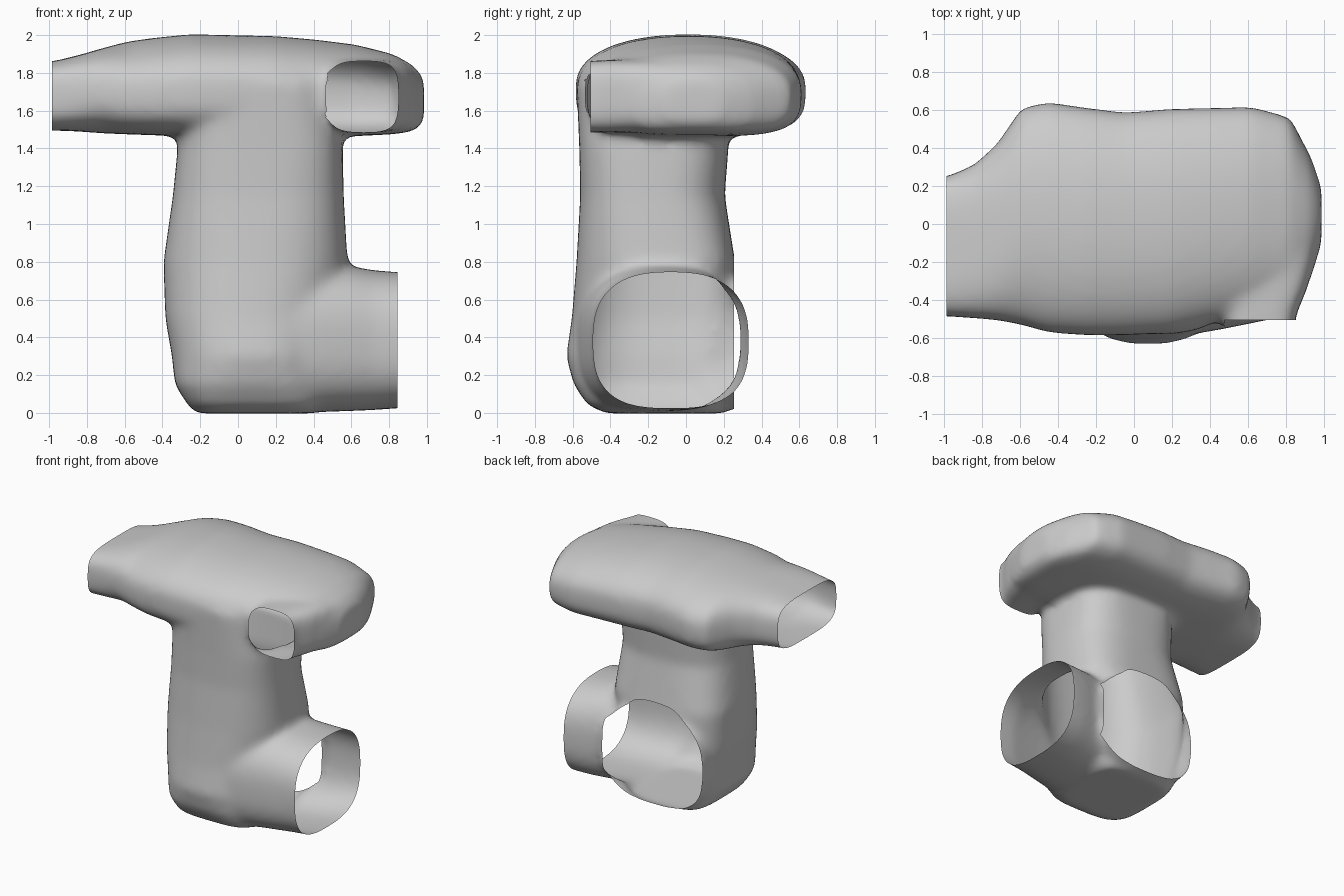
import bpy, bmesh
from math import cos, sin, tau, copysign
from mathutils import Vector

cube = bpy.data.objects.get("Cube")
if cube:
    bpy.data.objects.remove(cube, do_unlink=True)

stone = bpy.data.materials.new("light_grey")
stone.use_nodes = True
stone.diffuse_color = (0.6, 0.6, 0.6, 1)
stone.node_tree.nodes["Principled BSDF"].inputs["Base Color"].default_value = (0.6, 0.6, 0.6, 1)


def loft(name, axis, stations, top=4, bottom=4, sides=48):
    """Closed loft of rounded boxes along an axis: (position, a0, a1, b0, b1[, squareness])."""
    bm = bmesh.new()
    rings = []
    for pos, a0, a1, b0, b1, *square in stations:
        ring = []
        for i in range(sides):
            c, s = cos(tau * i / sides), sin(tau * i / sides)
            n = square[0] if square else (top if s > 0 else bottom)
            a = (a0 + a1) / 2 + (a1 - a0) / 2 * copysign(abs(c) ** (2 / n), c)
            b = (b0 + b1) / 2 + (b1 - b0) / 2 * copysign(abs(s) ** (2 / n), s)
            co = [a, b]
            co.insert(axis, pos)
            ring.append(bm.verts.new(co))
        rings.append(ring)
    for r, q in zip(rings, rings[1:]):
        for i in range(sides):
            j = (i + 1) % sides
            bm.faces.new((r[i], r[j], q[j], q[i]))
    bm.faces.new(rings[0])
    bm.faces.new(rings[-1])
    bmesh.ops.recalc_face_normals(bm, faces=bm.faces)
    mesh = bpy.data.meshes.new(name)
    bm.to_mesh(mesh)
    bm.free()
    ob = bpy.data.objects.new(name, mesh)
    bpy.context.collection.objects.link(ob)
    return ob


# Wide upper chamber, running left to right
chamber = loft("tunnel_shell", 0, [
    (-1.10, -.48, .24, 1.495, 1.855, 4.5), (-.98, -.485, .25, 1.495, 1.86, 4),
    (-.84, -.495, .31, 1.49, 1.895, 3.4), (-.72, -.505, .42, 1.48, 1.93, 2.9),
    (-.59, -.53, .61, 1.475, 1.965), (-.45, -.57, .64, 1.47, 1.985),
    (-.25, -.585, .61, 1.465, 2.005), (-.05, -.585, .585, 1.465, 2.0),
    (.2, -.57, .605, 1.465, 1.995), (.42, -.52, .61, 1.465, 1.975),
    (.62, -.475, .615, 1.465, 1.95), (.82, -.45, .56, 1.475, 1.9),
    (.93, -.28, .35, 1.49, 1.84), (.985, -.1, .19, 1.54, 1.77)], top=2.2, bottom=3.8)

# Upright shaft, rounder at the front than at the back
shaft = loft("shaft", 2, [
    (-.003, -.22, .40, -.42, .2, 4.5), (.04, -.265, .45, -.52, .24, 4),
    (.15, -.335, .48, -.595, .25, 3), (.3, -.35, .5, -.635, .26),
    (.5, -.385, .52, -.605, .26), (.8, -.395, .58, -.58, .26),
    (1.15, -.345, .56, -.56, .205, 2.8), (1.4, -.32, .555, -.565, .225, 3.1),
    (1.75, -.3, .5, -.58, .2, 3.1)], top=3.5, bottom=2.45)

# Short passages leading to the front, side and back mouths
front_passage = loft("front_passage", 1, [
    (-.62, .483, .84, 1.485, 1.855), (-.48, .483, .85, 1.485, 1.865),
    (-.35, .475, .905, 1.485, 1.87), (-.22, .46, .94, 1.49, 1.87),
    (0, .45, .965, 1.5, 1.86)], top=4, bottom=4)
side_passage = loft("side_passage", 0, [
    (-.1, -.5, .18, .01, .72), (.12, -.59, .2, .005, .76), (.3, -.58, .22, .005, .775),
    (.45, -.555, .25, .005, .78), (.6, -.525, .285, .01, .775), (.72, -.5, .315, .015, .755),
    (.85, -.492, .335, .025, .745), (1.0, -.49, .34, .03, .74)], top=2.6, bottom=2.9)
back_passage = loft("back_passage", 1, [
    (-.2, -.31, .46, .01, .74), (.2, -.33, .53, .015, .75),
    (.3, -.325, .55, .025, .745)], top=2.7, bottom=2.9)

# Fuse everything, then soften the joints
passages = [shaft, front_passage, side_passage, back_passage]
for part in passages:
    mod = chamber.modifiers.new("union", 'BOOLEAN')
    mod.operation = 'UNION'
    mod.solver = 'EXACT'
    mod.object = part
remesh = chamber.modifiers.new("remesh", 'REMESH')
remesh.mode = 'VOXEL'
remesh.voxel_size = 0.025
soften = chamber.modifiers.new("soften", 'SMOOTH')
soften.factor = 0.5
soften.iterations = 18

bpy.context.view_layer.update()
depsgraph = bpy.context.evaluated_depsgraph_get()
fused = bpy.data.meshes.new_from_object(chamber.evaluated_get(depsgraph))
chamber.modifiers.clear()
chamber.data = fused
for part in passages:
    bpy.data.objects.remove(part, do_unlink=True)

bm = bmesh.new()
bm.from_mesh(fused)


def slice_region(inside, point, normal):
    faces = [f for f in bm.faces if inside(f.calc_center_median())]
    geom = faces + list({e for f in faces for e in f.edges}) + list({v for f in faces for v in f.verts})
    bmesh.ops.bisect_plane(bm, geom=geom, plane_co=point, plane_no=normal, dist=1e-5)


def open_mouth(inside, point, normal):
    """Cut the shell along a plane and remove what lies beyond it."""
    point, normal = Vector(point), Vector(normal)
    slice_region(inside, point, normal)
    doomed = [f for f in bm.faces if inside(f.calc_center_median())
              and (f.calc_center_median() - point).dot(normal) > 0]
    bmesh.ops.delete(bm, geom=doomed, context='FACES')


# Four open mouths
open_mouth(lambda c: c.x < -.8, (-.985, 0, 0), (-1, 0, 0))
open_mouth(lambda c: c.x > .7 and c.z < 1, (.845, 0, 0), (1, 0, 0))
open_mouth(lambda c: c.x > .47 and c.y < -.4 and c.z > 1.4, (0, -.505, 0), (0, -1, 0))
slice_region(lambda c: c.y > .2 and c.z < .85, (.53, 0, 0), (1, 0, 0))
open_mouth(lambda c: c.x < .53 and c.y > .15 and c.z < .85, (0, .255, 0), (0, 1, 0))

bm.to_mesh(fused)
bm.free()
fused.materials.clear()
fused.materials.append(stone)

bpy.context.view_layer.objects.active = chamber
chamber.select_set(True)
bpy.ops.object.shade_smooth_by_angle(angle=0.8)
